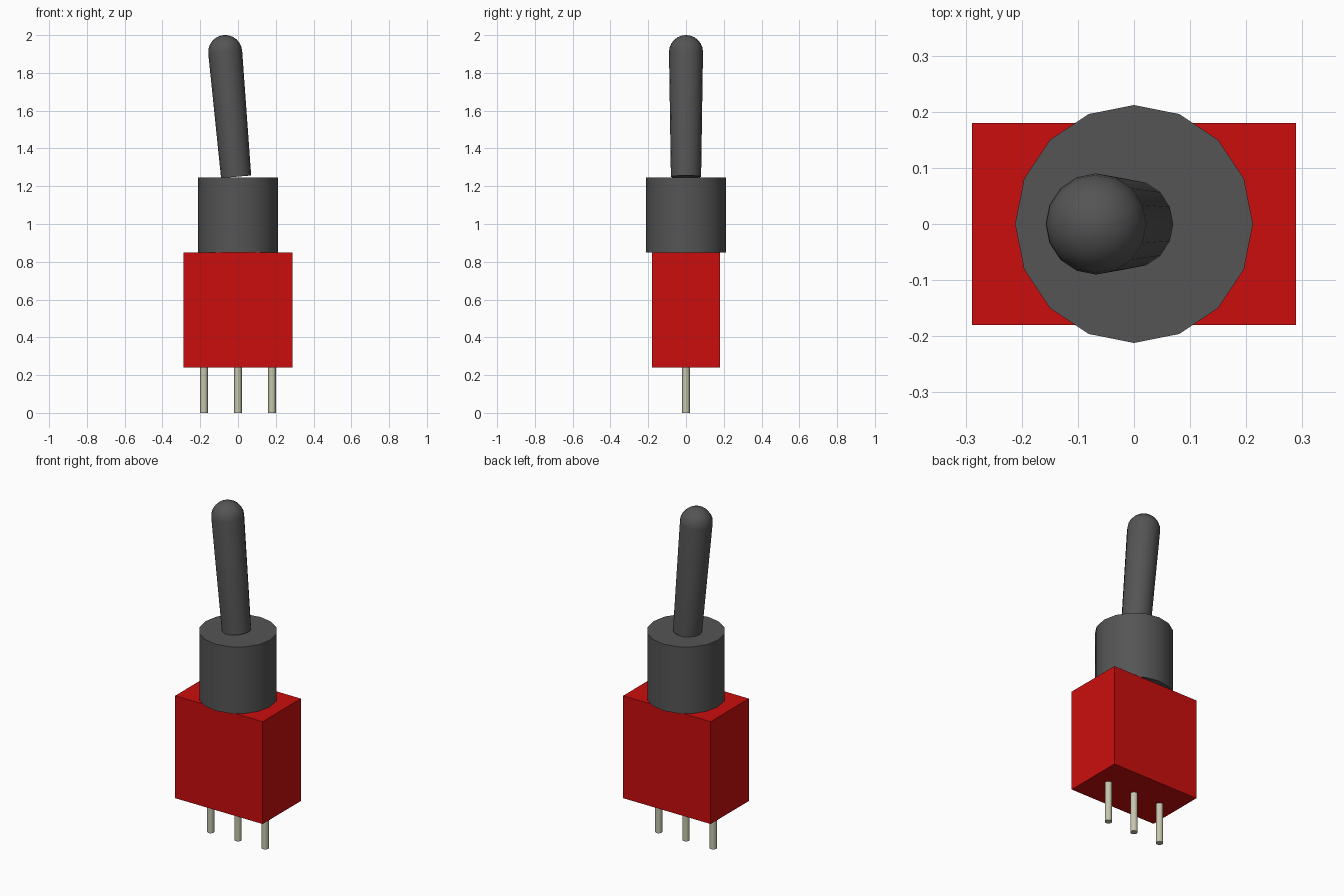
import bpy, bmesh, math
from mathutils import Matrix

cube = bpy.data.objects.get("Cube")
if cube:
    bpy.data.objects.remove(cube, do_unlink=True)


def material(name, rgb):
    m = bpy.data.materials.new(name)
    m.use_nodes = True
    m.diffuse_color = (*rgb, 1)
    m.node_tree.nodes["Principled BSDF"].inputs["Base Color"].default_value = (*rgb, 1)
    return m


red = material("red plastic", (0.60, 0.004, 0.004))
grey = material("dark grey metal", (0.09, 0.09, 0.09))
tin = material("tinned metal", (0.56, 0.56, 0.42))


def finish(bm, name, mat, smooth=True):
    bmesh.ops.recalc_face_normals(bm, faces=bm.faces)
    mesh = bpy.data.meshes.new(name)
    bm.to_mesh(mesh)
    bm.free()
    mesh.materials.append(mat)
    ob = bpy.data.objects.new(name, mesh)
    bpy.context.collection.objects.link(ob)
    if smooth:
        bpy.ops.object.select_all(action='DESELECT')
        ob.select_set(True)
        bpy.context.view_layer.objects.active = ob
        bpy.ops.object.shade_smooth_by_angle(angle=math.radians(40))
    return ob


def lathe(name, profile, sides, mat):
    """Spin a (radius, z) profile around z; both ends lie on the axis."""
    bm = bmesh.new()
    verts = [bm.verts.new((r, 0, z)) for r, z in profile]
    edges = [bm.edges.new(pair) for pair in zip(verts, verts[1:])]
    bmesh.ops.spin(bm, geom=verts + edges, cent=(0, 0, 0), axis=(0, 0, 1),
                   angle=math.tau, steps=sides, use_merge=True)
    bmesh.ops.remove_doubles(bm, verts=bm.verts, dist=1e-5)
    return finish(bm, name, mat)


def cylinder(name, radius, z0, z1, sides, mat, x=0):
    bm = bmesh.new()
    bmesh.ops.create_cone(bm, cap_ends=True, segments=sides, radius1=radius,
                          radius2=radius, depth=z1 - z0,
                          matrix=Matrix.Translation((x, 0, (z0 + z1) / 2)))
    return finish(bm, name, mat)


# Housing
bm = bmesh.new()
bmesh.ops.create_cube(bm, size=1, matrix=Matrix.Translation((0, 0, 0.545))
                      @ Matrix.Diagonal((0.577, 0.36, 0.61, 1)))
finish(bm, "housing", red, smooth=False)

# Round bushing on top of the housing
cylinder("bushing", 0.212, 0.85, 1.247, 16, grey)

# Terminal pins
for label, x in (("right", -0.18), ("middle", 0), ("left", 0.18)):
    cylinder("pin_" + label, 0.02, 0, 0.24, 16, tin, x)

# Tilted, slightly tapered lever with a domed tip
R, L = 0.09, 0.663
dome = [(R * math.cos(a), L + R * math.sin(a))
        for a in (math.radians(15 * i) for i in range(6))]
lever = lathe("lever", [(0, 0), (0.08, 0)] + dome + [(0, L + R)], 16, grey)
lever.location = (-0.01, 0, 1.25)
lever.rotation_euler = (0, math.radians(-5), 0)
